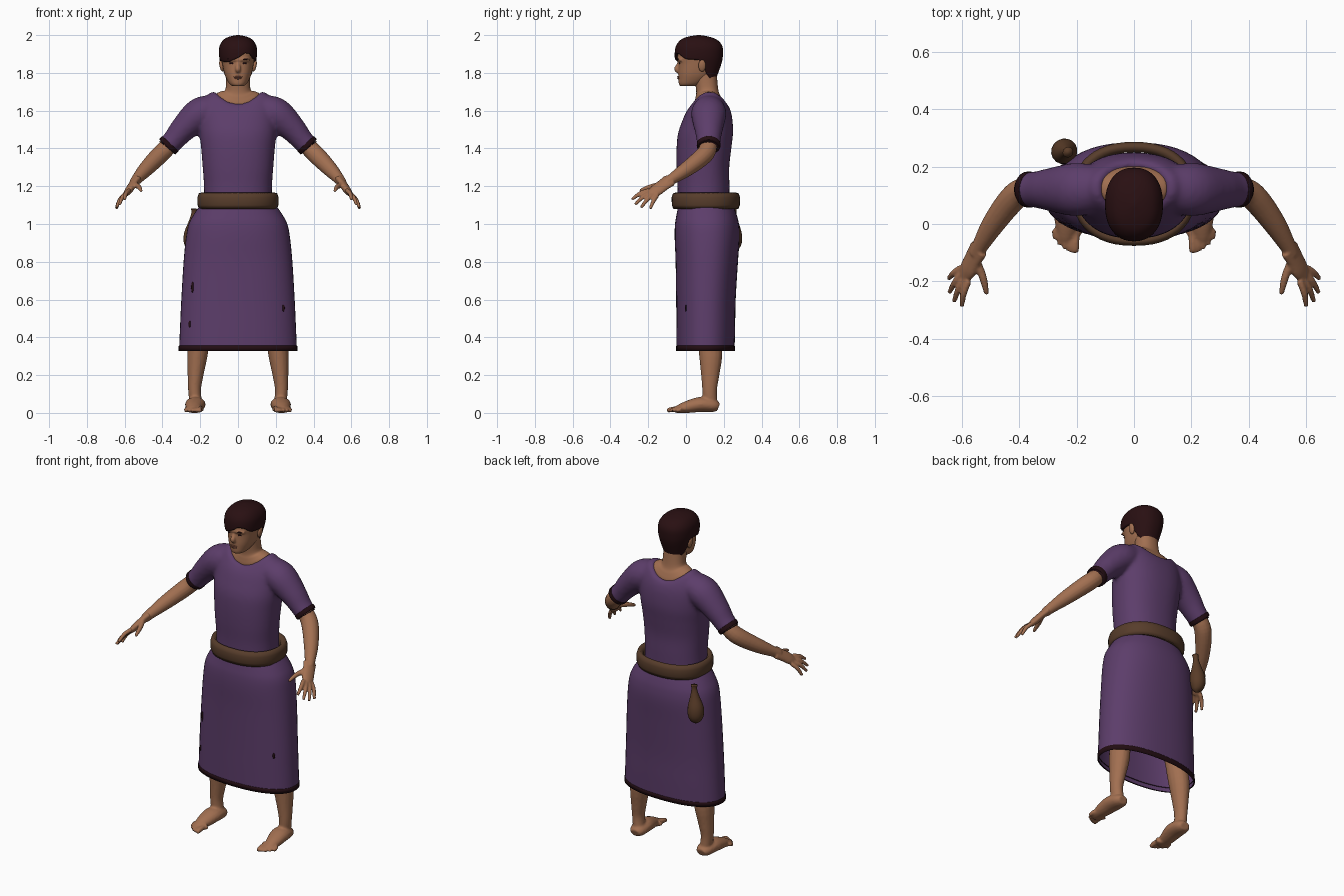
import bpy, bmesh, math
from mathutils import Vector

if "Cube" in bpy.data.objects:
    bpy.data.objects.remove(bpy.data.objects["Cube"])


def material(name, *rgb):
    m = bpy.data.materials.new(name)
    m.use_nodes = True
    m.diffuse_color = (*rgb, 1)
    bsdf = m.node_tree.nodes["Principled BSDF"]
    bsdf.inputs["Base Color"].default_value = (*rgb, 1)
    bsdf.inputs["Roughness"].default_value = 0.8
    return m


SKIN = material("skin", 0.36, 0.16, 0.082)
LIPS = material("lip skin", 0.25, 0.09, 0.055)
CLOTH = material("purple cloth", 0.108, 0.047, 0.145)
TRIM = material("dark trim", 0.016, 0.004, 0.006)
HAIR = material("dark hair", 0.022, 0.005, 0.006)
LEATHER = material("belt leather", 0.095, 0.046, 0.024)
POUCH = material("pouch leather", 0.1, 0.045, 0.021)
ROUND = 0.88  # exponent of the slightly boxy cross-sections


def smooth_keys(keys, steps=5):
    """Catmull-Rom resampling of key tuples."""
    out = []
    for i in range(len(keys) - 1):
        a, b, c, d = (keys[max(0, min(len(keys) - 1, j))] for j in range(i - 1, i + 3))
        for k in range(steps):
            t = k / steps
            out.append(tuple(
                0.5 * (2 * q + (r - p) * t + (2 * p - 5 * q + 4 * r - s) * t * t
                       + (3 * q - p - 3 * r + s) * t ** 3)
                for p, q, r, s in zip(a, b, c, d)))
    return out + [tuple(keys[-1])]


def lookup(keys, z):
    """Linear look-up of a key tuple by its first value."""
    for a, b in zip(keys, keys[1:]):
        if a[0] <= z <= b[0]:
            t = (z - a[0]) / max(b[0] - a[0], 1e-6)
            return [p + (q - p) * t for p, q in zip(a, b)]
    return keys[0] if z < keys[0][0] else keys[-1]


def power(v):
    return math.copysign(abs(v) ** ROUND, v)


def oval(z, hx, yf, yb, lift=0, n=48):
    """Horizontal ring; lift raises its left and right sides."""
    ring = []
    for i in range(n):
        a = math.tau * i / n
        u = power(math.cos(a))
        ring.append((hx * u, (yf + yb) / 2 + (yb - yf) / 2 * power(math.sin(a)), z + lift * u * u))
    return ring


def front_y(keys, x, z):
    """Depth of the front surface of an oval loft."""
    _, hx, yf, yb = lookup(keys, z)[:4]
    c = min(1, abs(x / hx)) ** (1 / ROUND)
    return (yf + yb) / 2 - (yb - yf) / 2 * math.sqrt(1 - c * c) ** ROUND


def tube_rings(pts, wide=None, factor=1, n=16):
    """Rings along a path of (x, y, z, radius), widened along one direction."""
    pts = smooth_keys(pts, 4)
    rings = []
    for i, p in enumerate(pts):
        d = (Vector(pts[min(i + 1, len(pts) - 1)][:3]) - Vector(pts[max(i - 1, 0)][:3])).normalized()
        u = Vector(wide or (0, 1, 0.01))
        u = (u - d * u.dot(d)).normalized()
        v = d.cross(u)
        rings.append([Vector(p[:3]) + p[3] * (u * factor * math.cos(math.tau * k / n)
                      + v * math.sin(math.tau * k / n)) for k in range(n)])
    return rings


def build(name, lofts, mat, caps=True, closed=False, voxel=0, relax=3, mirror=False):
    """One object from one or more ring lofts, optionally fused by a remesh."""
    bm = bmesh.new()
    for rings in lofts:
        vs = [[bm.verts.new((p[0], p[1], max(p[2], 0.0))) for p in r] for r in rings]
        n = len(vs[0])
        for a, b in zip(vs, vs[1:] + vs[:1] if closed else vs[1:]):
            for k in range(n):
                bm.faces.new((a[k], a[(k + 1) % n], b[(k + 1) % n], b[k]))
        if caps:
            bm.faces.new(vs[0][::-1])
            bm.faces.new(vs[-1])
    bmesh.ops.recalc_face_normals(bm, faces=bm.faces)
    me = bpy.data.meshes.new(name)
    bm.to_mesh(me)
    bm.free()
    me.materials.append(mat)
    me.polygons.foreach_set("use_smooth", [True] * len(me.polygons))
    ob = bpy.data.objects.new(name, me)
    bpy.context.scene.collection.objects.link(ob)
    if voxel:
        r = ob.modifiers.new("fuse", "REMESH")
        r.mode, r.voxel_size, r.use_smooth_shade = "VOXEL", voxel, True
        s = ob.modifiers.new("relax", "SMOOTH")
        s.factor, s.iterations = 0.5, relax
    if mirror:
        ob.modifiers.new("mirror", "MIRROR").use_mirror_merge = False
    return ob


def blob(name, loc, size, mat, mirror=False, tilt=0):
    """Small ellipsoid, tilted in the front plane."""
    rings = []
    for i in range(1, 10):
        a = math.pi * i / 10
        ring = []
        for k in range(14):
            b = math.tau * k / 14
            x, z = size[0] * math.sin(a) * math.cos(b), size[2] * math.cos(a)
            ring.append((loc[0] + x * math.cos(tilt) - z * math.sin(tilt),
                         loc[1] + size[1] * math.sin(a) * math.sin(b),
                         loc[2] + x * math.sin(tilt) + z * math.cos(tilt)))
        rings.append(ring)
    return build(name, [rings], mat, mirror=mirror)


# Tunic top with short sleeves
torso = smooth_keys([(1.1, .18, -.045, .23, 0), (1.2, .18, -.045, .23, 0), (1.3, .187, -.05, .229, 0),
                     (1.4, .195, -.05, .24, 0), (1.48, .203, -.042, .249, 0), (1.55, .203, -.018, .246, .01),
                     (1.6, .19, .005, .236, .03), (1.632, .155, .03, .22, .057), (1.638, .122, .042, .207, .064)])
torso += [(1.62, .09, .07, .18, .04), (1.6, .03, .1, .15, 0)]
sleeve = [(.1, .125, 1.605, .07), (.15, .122, 1.603, .08), (.21, .12, 1.577, .086),
          (.29, .12, 1.503, .07), (.335, .12, 1.45, .06), (.372, .12, 1.41, .056)]
sleeves = [tube_rings([(s * x, y, z, r) for x, y, z, r in sleeve], factor=1.08, n=24) for s in (1, -1)]
build("tunic_top", [[oval(*k) for k in torso]] + sleeves, CLOTH, voxel=.011, relax=6)
build("sleeve_trims", [tube_rings([(.359, .12, 1.425, .054), (.359, .12, 1.425, .059), (.374, .12, 1.409, .058),
                                   (.375, .12, 1.408, .046)], factor=1.06, n=24)], TRIM, caps=False, mirror=True)

# Skirt, hem and small tears
skirt = smooth_keys([(.33, .312, -.05, .257), (.45, .307, -.051, .26), (.6, .3, -.052, .263), (.8, .288, -.055, .275),
                     (.93, .275, -.06, .284), (1, .261, -.058, .28), (1.05, .235, -.05, .268), (1.1, .2, -.04, .25)])
build("skirt", [[oval(*k) for k in skirt]], CLOTH, caps=False)
build("skirt_hem", [[oval(z, .312 + d, -.05 - d, .257 + d) for z, d in
                     ((.328, -.006), (.328, .002), (.355, .002), (.357, -.004))]], TRIM, caps=False)
for x, z, h in ((-.24, .665, .03), (-.255, .47, .018), (.24, .555, .018)):
    blob("skirt_tear", (x, front_y(skirt, x, z), z), (.008, .004, h), TRIM)

# Belt and hanging pouch
belt = [(1.09, .175, -.04, .25), (1.085, .195, -.055, .265), (1.08, .207, -.067, .277), (1.1, .214, -.075, .285),
        (1.14, .215, -.076, .286), (1.162, .208, -.069, .279), (1.166, .195, -.055, .265), (1.15, .178, -.04, .25)]
build("belt", [[oval(*k) for k in belt]], LEATHER, caps=False, closed=True)
build("pouch", [tube_rings([(-.23, .25, 1.08, .018), (-.232, .252, 1.055, .015), (-.236, .253, 1.01, .025),
                            (-.242, .253, .95, .042), (-.243, .253, .9, .042), (-.24, .25, .865, .025),
                            (-.24, .25, .85, .004)], wide=(1, .6, 0), factor=1.05)], POUCH)

# Bare arms, palms and fingers
arm = [(.32, .12, 1.465, .044), (.385, .115, 1.395, .047), (.43, .08, 1.35, .047),
       (.49, 0, 1.288, .04), (.535, -.075, 1.238, .029), (.55, -.105, 1.218, .026)]
palm = [(.54, -.085, 1.232, .022), (.562, -.125, 1.203, .02), (.578, -.158, 1.178, .02), (.592, -.185, 1.16, .014)]
across = Vector((-.4, -.7, .4))
parts = [tube_rings(arm), tube_rings(palm, across, 1.85)]
tips = [(.6, -.287, 1.13), (.627, -.27, 1.103), (.643, -.238, 1.087), (.645, -.19, 1.08)]
for i, tip in enumerate(tips):
    base = Vector((.577, -.198, 1.178)).lerp(Vector((.601, -.152, 1.152)), i / 3)
    mid = base.lerp(Vector(tip), .5) + Vector((.005, 0, .008))
    parts.append(tube_rings([(*base, .012), (*mid, .0115), (*tip, .008)], across))
parts.append(tube_rings([(.55, -.13, 1.21, .016), (.53, -.175, 1.2, .014),
                         (.52, -.21, 1.19, .012), (.513, -.245, 1.175, .008)]))
build("arms", parts, SKIN, voxel=.0055, relax=2, mirror=True)

# Legs and bare feet
leg = [(.222, .128, .04, .034), (.23, .125, .12, .034), (.225, .128, .2, .042), (.212, .13, .33, .055),
       (.19, .11, .5, .052), (.15, .11, .75, .075), (.12, .11, .98, .08)]
foot = [(.221, .172, .03, .022), (.222, .145, .038, .034), (.226, .08, .045, .04),
        (.233, .01, .032, .033), (.237, -.04, .02, .022), (.238, -.06, .015, .015)]
parts = [tube_rings(leg, factor=1.15), tube_rings(foot, (1, 0, 0), 1.35), 
         tube_rings([(.225, -.01, .022, .022), (.236, -.04, .018, .019), (.238, -.055, .015, .015)], (1, 0, 0), 2.3)]
for i in range(5):
    x, tip = .203 + .018 * i, -.1 + .003 * i * i
    r = .014 if i == 0 else .0105
    parts.append(tube_rings([(x, -.03, .022, r), (x + .001, tip + .025, .018, r), (x + .002, tip, .011, r * .8)]))
build("legs", parts, SKIN, voxel=.0065, relax=2, mirror=True)

# Neck and head
neck = smooth_keys([(1.61, .118, .05, .2, .068), (1.637, .112, .046, .2, .055), (1.668, .088, .05, .188, .035),
                    (1.705, .066, .054, .172, .01), (1.8, .062, .04, .162, 0)])
build("neck", [[oval(*k) for k in neck]], SKIN)
head = smooth_keys([(1.73, .03, -.03, .05), (1.742, .046, -.038, .085), (1.77, .062, -.04, .125),
                    (1.8, .073, -.041, .15), (1.85, .083, -.04, .175), (1.885, .087, -.045, .183),
                    (1.94, .084, -.035, .178), (1.97, .062, -.005, .145), (1.985, .02, .05, .09)])
nose = tube_rings([(0, -.03, 1.865, .008), (0, -.042, 1.84, .01), (0, -.05, 1.82, .013), (0, -.04, 1.806, .01)],
                  (1, 0, 0), 1.15)
brow = tube_rings([(-.06, -.022, 1.868, .008), (-.03, -.038, 1.872, .009), (0, -.038, 1.868, .009),
                   (.03, -.038, 1.872, .009), (.06, -.022, 1.868, .008)])
build("head", [[oval(*k) for k in head], nose, brow], SKIN, voxel=.005, relax=3)
blob("ears", (.088, .085, 1.838), (.01, .02, .032), SKIN, mirror=True, tilt=-.2)
blob("eyes", (.033, front_y(head, .033, 1.85), 1.851), (.013, .004, .005), TRIM, mirror=True)
blob("eyebrows", (.035, front_y(head, .035, 1.87) - .006, 1.872), (.022, .004, .004), HAIR, mirror=True, tilt=.08)
blob("upper_lip", (0, -.041, 1.779), (.024, .006, .004), LIPS)
blob("lower_lip", (0, -.041, 1.771), (.019, .006, .005), LIPS)

# Swept hair: a shell from the crown down to a hairline set by direction
shell = smooth_keys([(1.74, .06, .0, .15), (1.79, .077, -.03, .167), (1.85, .092, -.053, .188),
                     (1.89, .1, -.06, .195), (1.94, .098, -.054, .193), (1.975, .077, -.028, .165),
                     (1.992, .045, .012, .12), (2.0, .006, .06, .075)])
hairline = [(-180, 1.87), (-150, 1.86), (-118, 1.856), (-92, 1.877), (-72, 1.905), (-52, 1.9), (-30, 1.873),
            (0, 1.868), (25, 1.79), (45, 1.758), (90, 1.75), (135, 1.758), (155, 1.79), (180, 1.87)]
count, rows = 72, 24
rings = []
for j in range(rows + 1):
    ring = []
    for k in range(count):
        deg = -180 + 360 * k / count
        low = lookup(hairline, deg)[1]
        z = 2.0 - (2.0 - low) * (j / rows) ** 1.6
        _, hx, yf, yb = lookup(shell, z)
        a = math.radians(deg)
        ring.append((hx * power(math.cos(a)), (yf + yb) / 2 + (yb - yf) / 2 * power(math.sin(a)), z))
    rings.append(ring)
# tuck the lower edge in against the head
rings.append([(x * .86, .065 + (y - .065) * .86, z + .003) for x, y, z in rings[-1]])
hair = build("hair", [rings], HAIR, caps=False)
bm = bmesh.new()
bm.from_mesh(hair.data)
bm.verts.ensure_lookup_table()
crown = bm.faces.new([bm.verts[k] for k in range(count)])
crown.smooth = True
bmesh.ops.recalc_face_normals(bm, faces=bm.faces)
bm.to_mesh(hair.data)
bm.free()
